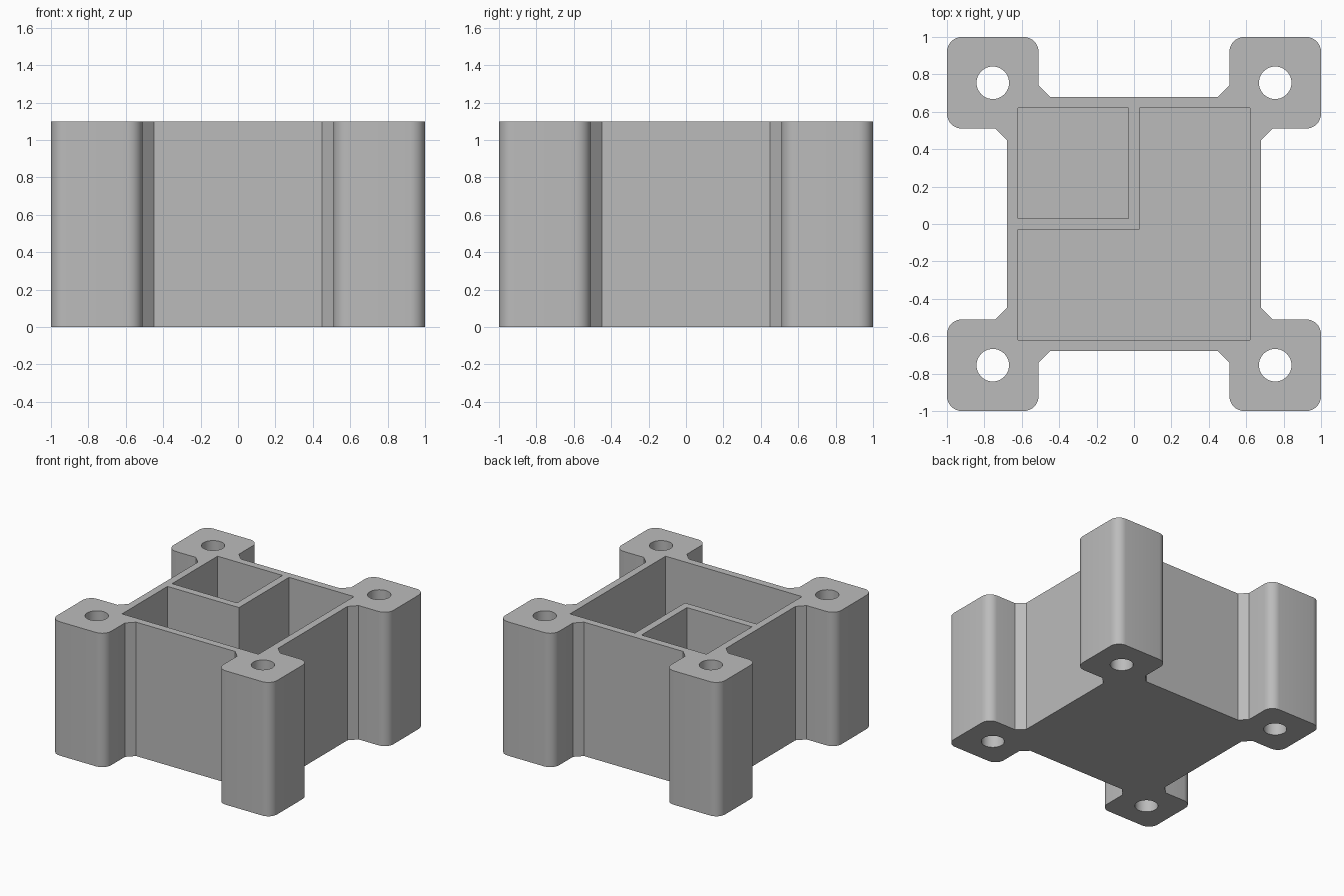
import bpy, bmesh, math
from mathutils import Matrix, Vector

HEIGHT = 1.10
FLOOR = 0.06
WALL = 0.68      # outer half width of the box
INNER = 0.62     # inner half width of the box
POST = 0.51      # inner edge of the corner posts
HOLE = 0.755     # screw hole centre
DIVIDER = 0.03   # half thickness of the divider

if "Cube" in bpy.data.objects:
    bpy.data.objects.remove(bpy.data.objects["Cube"], do_unlink=True)

grey = bpy.data.materials.new("plain grey")
grey.use_nodes = True
colour = (0.5, 0.5, 0.5, 1)
grey.diffuse_color = colour
grey.node_tree.nodes["Principled BSDF"].inputs["Base Color"].default_value = colour


def arc(cx, cy, radius, start, end, steps):
    """Points along an arc, angles in degrees."""
    angles = [math.radians(start + (end - start) * i / steps) for i in range(steps + 1)]
    return [(cx + radius * math.cos(a), cy + radius * math.sin(a)) for a in angles]


def prism(name, outline, bottom, top):
    """Extrude a flat outline from one height to another."""
    bm = bmesh.new()
    face = bm.faces.new([bm.verts.new((x, y, bottom)) for x, y in outline])
    extruded = bmesh.ops.extrude_face_region(bm, geom=[face])["geom"]
    moved = [v for v in extruded if isinstance(v, bmesh.types.BMVert)]
    bmesh.ops.translate(bm, verts=moved, vec=(0, 0, top - bottom))
    bmesh.ops.recalc_face_normals(bm, faces=bm.faces)
    mesh = bpy.data.meshes.new(name)
    bm.to_mesh(mesh)
    bm.free()
    mesh.materials.append(grey)
    obj = bpy.data.objects.new(name, mesh)
    bpy.context.collection.objects.link(obj)
    return obj


# Outline of one corner post with its chamfered joints, turned four times
r = 0.08
c = 1 - r
chamfer = 0.06
corner = [(WALL, POST - chamfer), (WALL + chamfer, POST)]
corner += arc(c, POST + r, r, -90, 0, 8)
corner += arc(c, c, r, 0, 90, 8)
corner += arc(POST + r, c, r, 90, 180, 8)
corner += [(POST, WALL + chamfer), (POST - chamfer, WALL)]
outline = []
for quarter in range(4):
    turn = Matrix.Rotation(quarter * math.pi / 2, 2)
    outline += [tuple(turn @ Vector(p)) for p in corner]
body = prism("divided_box", outline, 0, HEIGHT)

# Square pocket, L-shaped pocket and four through holes
n, d = INNER, DIVIDER
cutters = [
    prism("square_pocket_cutter", [(-n, d), (-d, d), (-d, n), (-n, n)], FLOOR, HEIGHT + 0.1),
    prism("l_pocket_cutter", [(-n, -n), (n, -n), (n, n), (d, n), (d, -d), (-n, -d)],
          FLOOR, HEIGHT + 0.1),
]
for sx in (-1, 1):
    for sy in (-1, 1):
        circle = arc(sx * HOLE, sy * HOLE, 0.087, 0, 360, 40)[:-1]
        cutters.append(prism("screw_hole_cutter", circle, -0.1, HEIGHT + 0.1))

bpy.context.view_layer.objects.active = body
body.select_set(True)
for cutter in cutters:
    cutter.hide_render = True
    mod = body.modifiers.new("cut", "BOOLEAN")
    mod.operation = "DIFFERENCE"
    mod.solver = "EXACT"
    mod.object = cutter
    bpy.ops.object.modifier_apply(modifier=mod.name)
    bpy.data.objects.remove(cutter, do_unlink=True)

bpy.ops.object.shade_smooth_by_angle(angle=math.radians(30))
